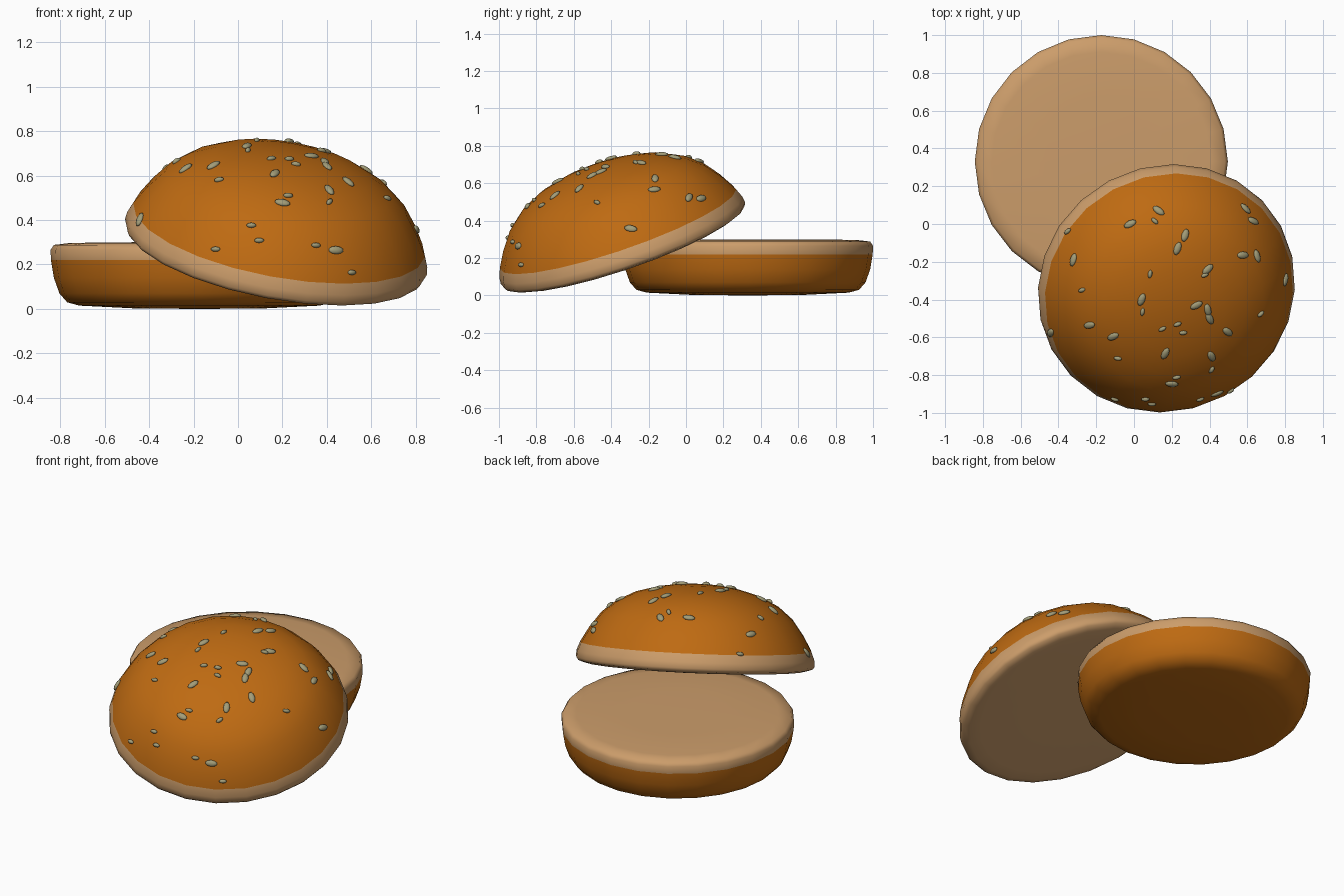
import bpy, bmesh, math
from mathutils import Vector, Matrix

if "Cube" in bpy.data.objects:
    bpy.data.objects.remove(bpy.data.objects["Cube"])

SIDES = 24


def material(name, colour):
    m = bpy.data.materials.new(name)
    m.diffuse_color = (*colour, 1)
    m.use_nodes = True
    m.node_tree.nodes["Principled BSDF"].inputs["Base Color"].default_value = m.diffuse_color
    return m


crust = material("brown crust", (0.515, 0.145, 0.006))
crumb = material("pale crumb", (0.60, 0.335, 0.145))
seed_mat = material("sesame", (0.36, 0.335, 0.19))


def finish(bm, name, mats):
    for f in bm.faces:
        f.smooth = True
    mesh = bpy.data.meshes.new(name)
    bm.to_mesh(mesh)
    bm.free()
    for m in mats:
        mesh.materials.append(m)
    ob = bpy.data.objects.new(name, mesh)
    bpy.context.collection.objects.link(ob)
    return ob


def lathe(name, profile, is_crumb):
    """Revolve (radius, height) points, closed at both poles; crumb faces chosen by height."""
    bm = bmesh.new()
    vs = [bm.verts.new((r, 0, z)) for r, z in profile]
    es = [bm.edges.new(p) for p in zip(vs, vs[1:])]
    bmesh.ops.spin(bm, geom=vs + es, cent=(0, 0, 0), axis=(0, 0, 1),
                   angle=math.tau, steps=SIDES, use_duplicate=False)
    bmesh.ops.remove_doubles(bm, verts=bm.verts, dist=1e-4)
    bmesh.ops.recalc_face_normals(bm, faces=bm.faces)
    for f in bm.faces:
        f.material_index = int(is_crumb(f.calc_center_median().z))
    return finish(bm, name, [crust, crumb])


# Lower bun half, cut side up
bottom = lathe("bottom_bun", [
    (0, 0), (0.3, 0.003), (0.54, 0.015), (0.595, 0.03), (0.63, 0.07), (0.655, 0.14),
    (0.668, 0.22), (0.67, 0.265), (0.655, 0.288), (0.58, 0.297), (0.3, 0.30), (0, 0.30)],
    lambda z: z > 0.22)
bottom.location = (-0.173, 0.33, 0)

# Domed upper half, leaning on the lower one
top = lathe("top_bun", [
    (0, -0.02), (0.3, -0.02), (0.58, -0.019), (0.645, -0.014), (0.68, -0.002), (0.69, 0.015),
    (0.686, 0.05), (0.667, 0.098), (0.62, 0.18), (0.552, 0.272), (0.47, 0.34),
    (0.36, 0.397), (0.24, 0.431), (0.12, 0.45), (0, 0.456)],
    lambda z: z < 0.098)
top.location = (0.168, -0.332, 0.265)
top.rotation_euler = (math.radians(18.7), math.radians(10.5), 0)
bpy.context.view_layer.update()

# Sesame seeds: x, y and heading seen from above
large = [
    (.13, .07, -40), (-.02, 0, 25), (-.32, -.19, 70), (.27, -.06, 70), (.23, -.13, 70),
    (.59, .08, -30), (.63, .015, 0), (.575, -.165, 0), (.65, -.17, -70), (.80, -.295, 60),
    (.39, -.24, 40), (.04, -.40, 70), (.33, -.43, 25), (.39, -.455, -70), (.40, -.50, -60),
    (.495, -.57, -40), (-.235, -.535, 20), (-.11, -.595, 35), (-.44, -.575, 40),
    (.165, -.685, 70), (.41, -.70, -60), (.20, -.845, -15), (.44, -.895, 20)]
small = [
    (.11, .015, -45), (-.35, -.04, 30), (-.275, -.35, 20), (.375, -.27, 20), (.085, -.265, 80),
    (.045, -.465, 80), (.67, -.475, 30), (-.085, -.71, 0), (.15, -.555, 30), (.23, -.53, 20),
    (.26, -.575, 0), (.41, -.77, 80), (.225, -.81, 10), (.06, -.925, 0), (.095, -.95, 0),
    (.51, -.88, 30), (.35, -.925, 10), (-.10, -.925, -20)]

bm = bmesh.new()
inv = top.matrix_world.inverted()
for seeds, size in ((large, 1.0), (small, 0.62)):
    for x, y, heading in seeds:
        hit, p, n, _ = top.ray_cast(inv @ Vector((x, y, 2)), inv.to_3x3() @ Vector((0, 0, -1)))
        if not hit:
            continue
        p = top.matrix_world @ p
        n = (top.matrix_world.to_3x3() @ n).normalized()
        a = math.radians(heading)
        t = Vector((math.cos(a), math.sin(a), 0))
        t = (t - n * t.dot(n)).normalized()
        rot = Matrix((t, n.cross(t), n)).transposed().to_4x4()
        scale = Matrix.Diagonal((0.036 * size, 0.019 * size, 0.012, 1))
        bmesh.ops.create_uvsphere(bm, u_segments=10, v_segments=6, radius=1,
                                  matrix=Matrix.Translation(p + n * 0.003) @ rot @ scale)
finish(bm, "sesame_seeds", [seed_mat])
